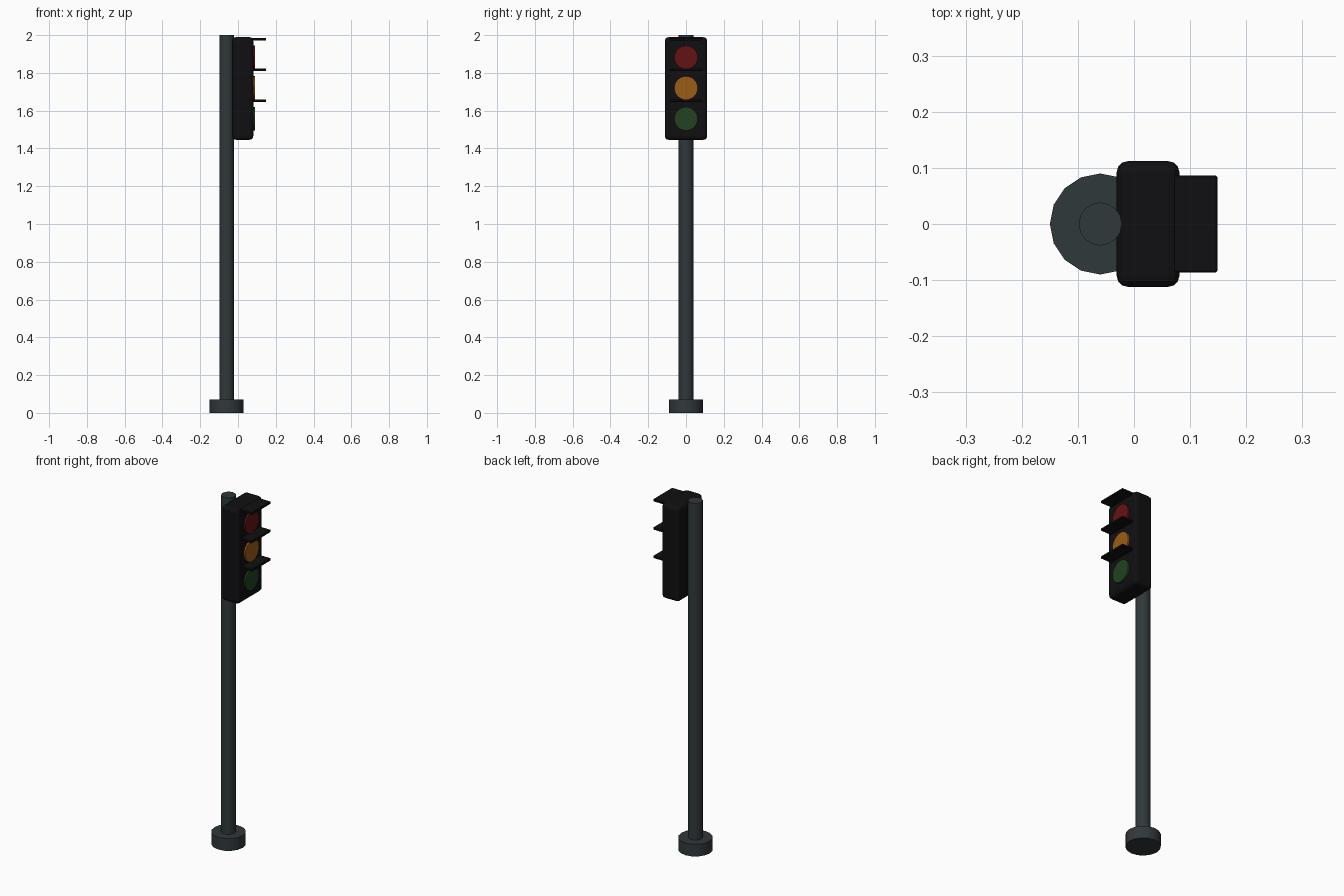
import bpy
import math

if "Cube" in bpy.data.objects:
    bpy.data.objects.remove(bpy.data.objects["Cube"])


def material(name, rgb):
    m = bpy.data.materials.new(name)
    m.diffuse_color = (*rgb, 1)
    m.use_nodes = True
    m.node_tree.nodes["Principled BSDF"].inputs["Base Color"].default_value = m.diffuse_color
    return m


STEEL = material("dark_steel", (0.03, 0.04, 0.044))
BLACK = material("black", (0.005, 0.005, 0.006))


def finish(name, mat, bevel=0, segments=1):
    ob = bpy.context.object
    ob.name = name
    ob.data.materials.append(mat)
    bpy.ops.object.transform_apply(location=False, rotation=True, scale=True)
    if bevel:
        mod = ob.modifiers.new("bevel", "BEVEL")
        mod.width = bevel
        mod.segments = segments
    return ob


def cylinder(name, mat, radius, depth, loc, sides=16, rot=(0, 0, 0)):
    bpy.ops.mesh.primitive_cylinder_add(vertices=sides, radius=radius, depth=depth,
                                        location=loc, rotation=rot)
    ob = finish(name, mat)
    bpy.ops.object.shade_smooth_by_angle(angle=math.radians(40))
    return ob


def box(name, mat, size, loc, bevel, segments):
    bpy.ops.mesh.primitive_cube_add(size=1, location=loc)
    bpy.context.object.scale = size
    return finish(name, mat, bevel, segments)


# Foot and pole
cylinder("base", STEEL, 0.09, 0.07, (-0.06, 0, 0.035))
cylinder("pole", STEEL, 0.0385, 1.95, (-0.06, 0, 1.025))

# Signal housing with rounded edges, facing +x
box("housing", BLACK, (0.112, 0.224, 0.543), (0.025, 0, 1.7175), 0.02, 3)

# Lamps, each with a flat visor above
lamps = [("red", (0.13, 0.006, 0.007), 1.882),
         ("amber", (0.33, 0.11, 0.008), 1.72),
         ("green", (0.015, 0.055, 0.013), 1.557)]
for name, rgb, z in lamps:
    cylinder(name + "_lamp", material(name, rgb), 0.0625, 0.03, (0.0755, 0, z), 24,
             (0, math.pi / 2, 0))
    box(name + "_visor", BLACK, (0.09, 0.173, 0.014), (0.104, 0, z + 0.096), 0.003, 1)
